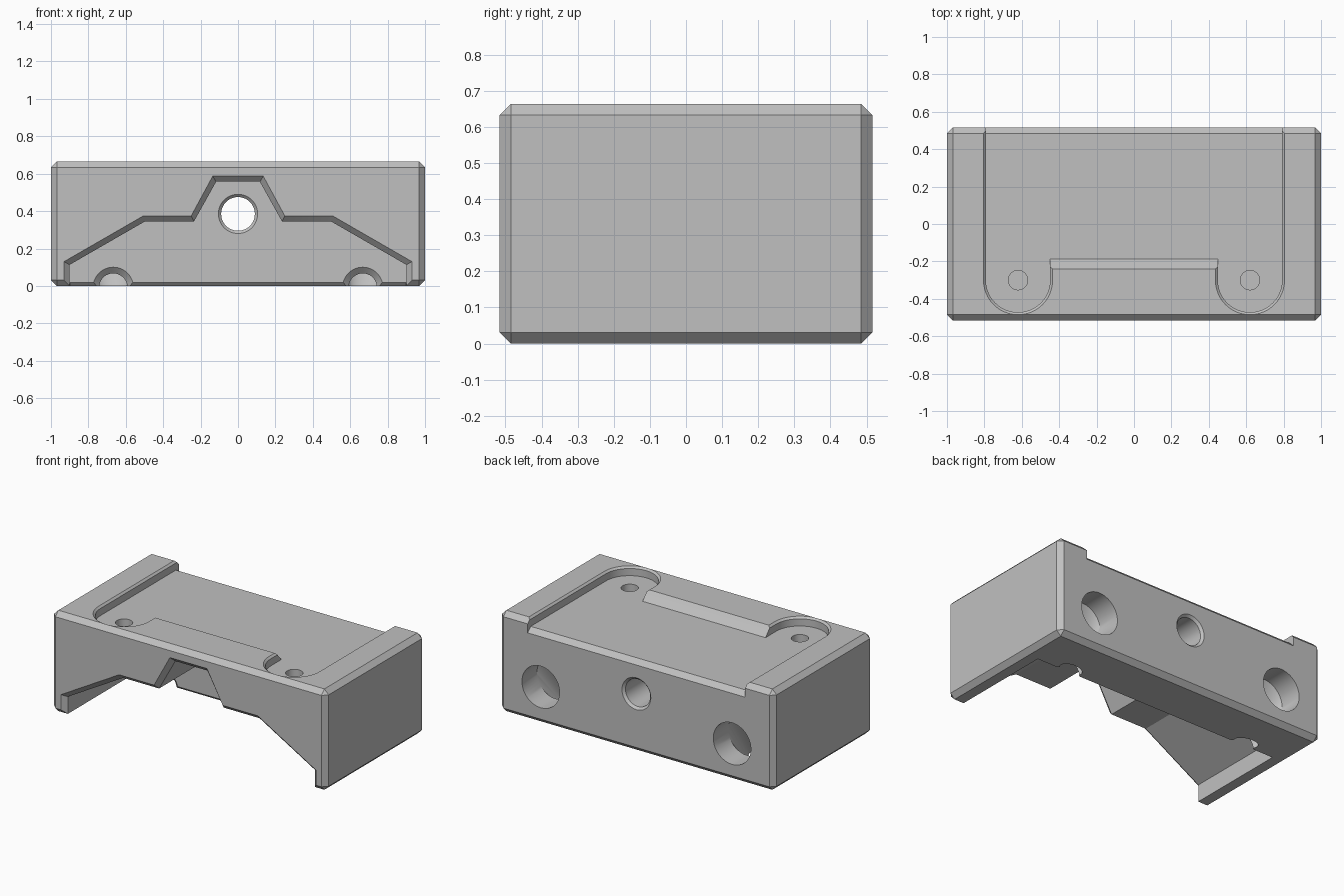
import bpy, bmesh, math
from math import sin, cos, pi

if "Cube" in bpy.data.objects:
    bpy.data.objects.remove(bpy.data.objects["Cube"])

mat = bpy.data.materials.new("plain_grey")
mat.use_nodes = True
grey = (0.53, 0.53, 0.53, 1)
mat.diffuse_color = grey
mat.node_tree.nodes["Principled BSDF"].inputs["Base Color"].default_value = grey


def make(name, bm):
    bmesh.ops.recalc_face_normals(bm, faces=bm.faces)
    mesh = bpy.data.meshes.new(name)
    bm.to_mesh(mesh)
    bm.free()
    mesh.materials.append(mat)
    ob = bpy.data.objects.new(name, mesh)
    bpy.context.collection.objects.link(ob)
    return ob


def loft(name, rings):
    """Closed solid skinned through rings of equal point count."""
    bm = bmesh.new()
    loops = [[bm.verts.new(p) for p in ring] for ring in rings]
    n = len(loops[0])
    for a, b in zip(loops, loops[1:]):
        for i in range(n):
            j = (i + 1) % n
            bm.faces.new((a[i], a[j], b[j], b[i]))
    bm.faces.new(loops[0])
    bm.faces.new(loops[-1])
    return make(name, bm)


def ring_y(x, y, z, r, n=48):
    return [(x + r * cos(2 * pi * i / n), y, z + r * sin(2 * pi * i / n)) for i in range(n)]


def ring_z(x, y, z, r, n=32):
    return [(x + r * cos(2 * pi * i / n), y + r * sin(2 * pi * i / n), z) for i in range(n)]


# Chamfered block
W, D, H, C = 1.0, 0.516, 0.664, 0.031
WALL = 0.175
bm = bmesh.new()
bmesh.ops.create_cube(bm, size=1)
for v in bm.verts:
    v.co = (v.co.x * 2 * W, v.co.y * 2 * D, (v.co.z + 0.5) * H)
bmesh.ops.bevel(bm, geom=bm.edges[:], offset=C, segments=1, affect='EDGES')
body = make("bracket_body", bm)

cutters = []

# Stepped arch cavity with chamfered mouth
outer = [(0.93, -0.1), (0.93, 0.13), (0.505, 0.375), (0.25, 0.375), (0.135, 0.587)]
inner = [(0.9, -0.1), (0.9, 0.113), (0.497, 0.345), (0.235, 0.345), (0.117, 0.557)]


def arch(half, y):
    pts = half + [(-x, z) for x, z in reversed(half)]
    return [(x, y, z) for x, z in pts]


cutters.append(loft("cavity_cutter", [arch(outer, -0.6), arch(outer, -D),
                                      arch(inner, -D + C), arch(inner, WALL)]))

# Chamfer under the rear wall of the cavity
lip = [(WALL - 0.02, -0.03), (WALL - 0.02, 0.038), (WALL + 0.048, -0.03)]
cutters.append(loft("lip_cutter", [[(x, y, z) for y, z in lip] for x in (-0.899, 0.899)]))


# Top recess: two round lobes joined by a sloped front edge, open at the back
def recess(r, edge, z, n=24):
    half = [(0.62 + r, 0.7)]
    half += [(0.62 + r * cos(pi * i / n), -0.3 - r * sin(pi * i / n)) for i in range(n + 1)]
    half += [(0.62 - r, edge)]
    pts = half + [(-x, y) for x, y in reversed(half)]
    return [(x, y, z) for x, y in pts]


FLOOR = 0.605
cutters.append(loft("recess_cutter", [recess(0.172, -0.188, FLOOR),
                                      recess(0.172, -0.23, H - 0.012),
                                      recess(0.185, -0.24, H),
                                      recess(0.185, -0.24, 0.8)]))

# Rear chamfer of the recess floor
edge = [(D - C, FLOOR), (D + 0.04, FLOOR - C - 0.04), (D + 0.04, 0.75), (D - C, 0.75)]
cutters.append(loft("floor_edge_cutter", [[(x, y, z) for y, z in edge] for x in (-0.792, 0.792)]))

# Central through hole, chamfered at both ends
cutters.append(loft("centre_hole_cutter", [ring_y(0, y, 0.385, r) for y, r in
                    ((0.14, 0.105), (WALL, 0.105), (WALL + 0.015, 0.09),
                     (D - 0.015, 0.09), (D, 0.105), (0.6, 0.105))]))

for s, side in ((1, "left"), (-1, "right")):
    # Rear bore dropping to a flared outlet at the foot of the wall
    cutters.append(loft(side + "_bore_cutter", [
        ring_y(s * 0.697, 0.6, 0.243, 0.137), ring_y(s * 0.697, 0.36, 0.243, 0.137),
        ring_y(s * 0.667, 0.205, -0.008, 0.075), ring_y(s * 0.667, WALL, -0.008, 0.108),
        ring_y(s * 0.667, 0.14, -0.008, 0.108)]))
    # Blind pin hole in the recess lobe
    cutters.append(loft(side + "_pin_cutter", [ring_z(s * 0.62, -0.3, z, 0.052)
                                               for z in (0.45, 0.75)]))

# Cut everything out of the block
bpy.ops.object.select_all(action='DESELECT')
bpy.context.view_layer.objects.active = body
body.select_set(True)
for cutter in cutters:
    cutter.hide_render = True
    mod = body.modifiers.new(cutter.name, 'BOOLEAN')
    mod.operation = 'DIFFERENCE'
    mod.solver = 'EXACT'
    mod.object = cutter
    bpy.ops.object.modifier_apply(modifier=mod.name)
for cutter in cutters:
    bpy.data.objects.remove(cutter)

bpy.ops.object.shade_smooth_by_angle(angle=math.radians(25))
